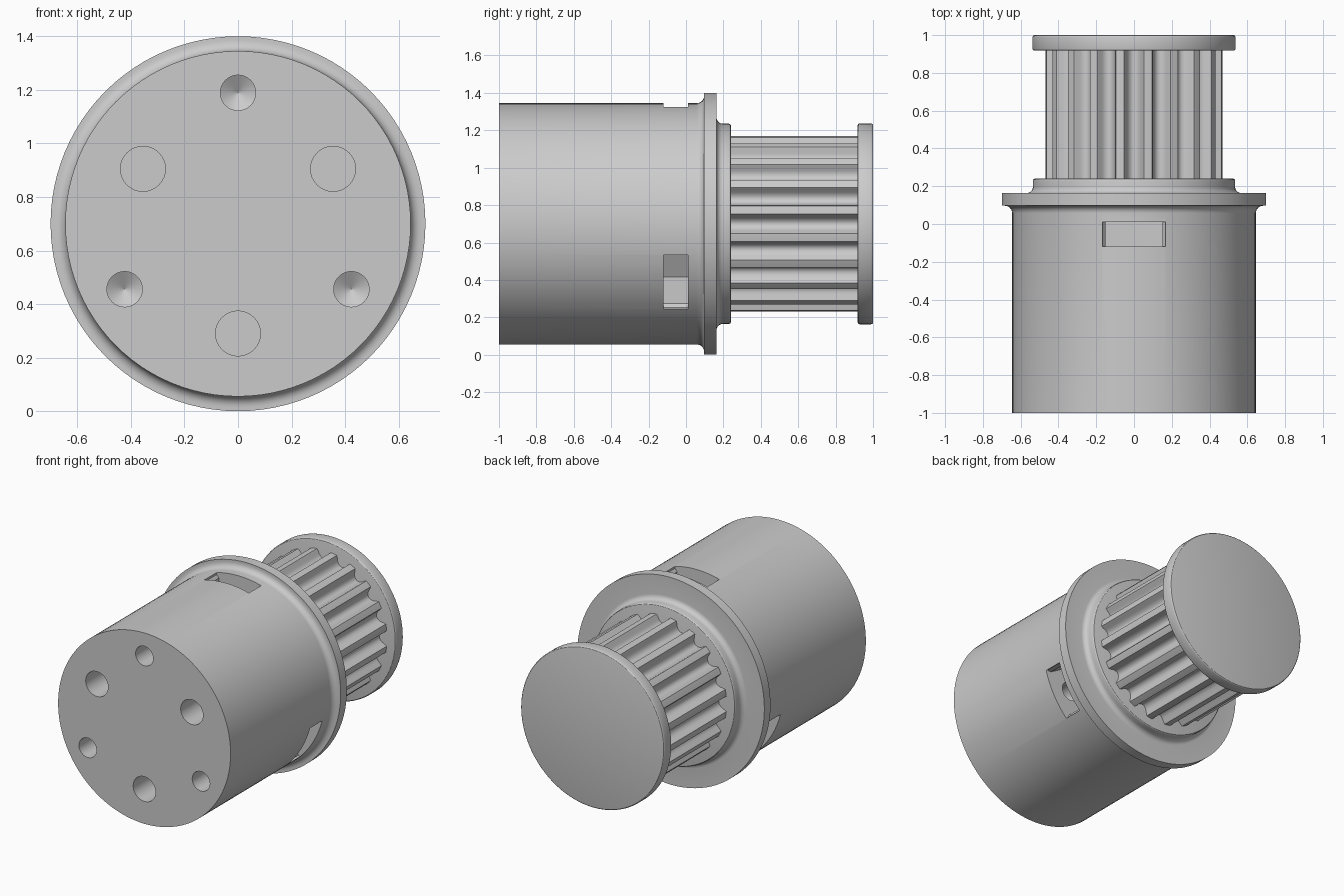
import bpy, bmesh, math
from mathutils import Matrix, Vector

if "Cube" in bpy.data.objects:
    bpy.data.objects.remove(bpy.data.objects["Cube"], do_unlink=True)

AXIS_Z = 0.70

grey = bpy.data.materials.new("plain grey")
grey.use_nodes = True
grey.diffuse_color = (0.6, 0.6, 0.6, 1)
grey.node_tree.nodes["Principled BSDF"].inputs["Base Color"].default_value = (0.6, 0.6, 0.6, 1)


def loft(name, rings, caps=True):
    """Skin a list of equal-length point rings into one object."""
    bm = bmesh.new()
    loops = [[bm.verts.new(p) for p in ring] for ring in rings]
    n = len(loops[0])
    for a, b in zip(loops, loops[1:]):
        for i in range(n):
            j = (i + 1) % n
            bm.faces.new((a[i], a[j], b[j], b[i]))
    if caps:
        bm.faces.new(loops[0])
        bm.faces.new(loops[-1])
    bmesh.ops.recalc_face_normals(bm, faces=bm.faces)
    mesh = bpy.data.meshes.new(name)
    bm.to_mesh(mesh)
    bm.free()
    mesh.materials.append(grey)
    ob = bpy.data.objects.new(name, mesh)
    bpy.context.collection.objects.link(ob)
    return ob


def polar(r, angle, y):
    return Vector((r * math.cos(angle), y, AXIS_Z + r * math.sin(angle)))


def lathe(name, profile, n=96, centre=(0, 0, 0)):
    """Turn a (radius, y) profile about the long axis, moved by centre."""
    return loft(name, [[polar(r, math.tau * i / n, y) + Vector(centre) for i in range(n)]
                       for r, y in profile])


def arc(r, y, radius, start, end, steps=6):
    """Profile points of a fillet around (r, y); angle 0 points outward."""
    out = []
    for i in range(steps + 1):
        a = math.radians(start + (end - start) * i / steps)
        out.append((r + radius * math.cos(a), y + radius * math.sin(a)))
    return out


def cut(target, cutter):
    cutter.hide_render = True
    mod = target.modifiers.new("cut", 'BOOLEAN')
    mod.operation = 'DIFFERENCE'
    mod.solver = 'EXACT'
    mod.object = cutter
    bpy.context.view_layer.objects.active = target
    bpy.ops.object.modifier_apply(modifier=mod.name)
    bpy.data.objects.remove(cutter, do_unlink=True)


def smooth(ob):
    bpy.ops.object.select_all(action='DESELECT')
    ob.select_set(True)
    bpy.context.view_layer.objects.active = ob
    bpy.ops.object.shade_smooth_by_angle(angle=math.radians(30))


# Main drum, flange and hub turned as one piece
profile = [(0.645, -1.0)]
profile += arc(0.685, 0.057, 0.04, 180, 90)
profile += [(0.70, 0.097), (0.70, 0.163)]
profile += arc(0.57, 0.198, 0.035, 270, 180)
profile += arc(0.525, 0.23, 0.01, 0, 90, 3)
body = lathe("drum_body", profile)

# Nut slots with flared mouths, and the screw holes that run into them
section = [(-0.15, 0.31), (0.15, 0.31), (0.15, 0.59), (0.166, 0.61),
           (0.166, 0.75), (-0.166, 0.75), (-0.166, 0.61), (-0.15, 0.59)]
for k in range(3):
    angle = math.pi / 2 + k * math.tau / 3
    turn = Matrix.Rotation(math.pi / 2 - angle, 4, 'Y')
    slot = loft("slot_cutter", [[turn @ Vector((x, y, z)) + Vector((0, 0, AXIS_Z))
                                 for x, z in section] for y in (-0.12, 0.01)])
    cut(body, slot)
    offset = polar(0.489, angle, 0) - Vector((0, 0, AXIS_Z))
    cut(body, lathe("screw_hole_cutter",
                    [(0.066, -1.1), (0.066, 0.03), (0.0005, 0.07)], 32, offset))

# Larger flat-bottomed holes between the screw holes
for k in range(3):
    angle = -math.pi / 2 + k * math.tau / 3
    offset = polar(0.41, angle, 0) - Vector((0, 0, AXIS_Z))
    cut(body, lathe("dowel_hole_cutter", [(0.084, -1.1), (0.084, -0.6)], 32, offset))

# Toothed pulley with round-bottomed grooves
TEETH, STEPS = 20, 20
star = []
for i in range(TEETH * STEPS):
    u = (i % STEPS) / STEPS * 2
    u = min(u, 2 - u)
    depth = 0.058 * math.sqrt(max(0, 1 - (u / 0.62) ** 2))
    star.append((0.472 - depth, math.tau * i / (TEETH * STEPS)))
pulley = loft("toothed_pulley", [[polar(r, a, y) for r, a in star] for y in (0.235, 0.925)])

# End disc with softened rims
rim = arc(0.527, 0.928, 0.01, 270, 360, 3) + arc(0.527, 0.99, 0.01, 0, 90, 3)
disc = lathe("end_disc", rim)

for ob in (body, pulley, disc):
    smooth(ob)
